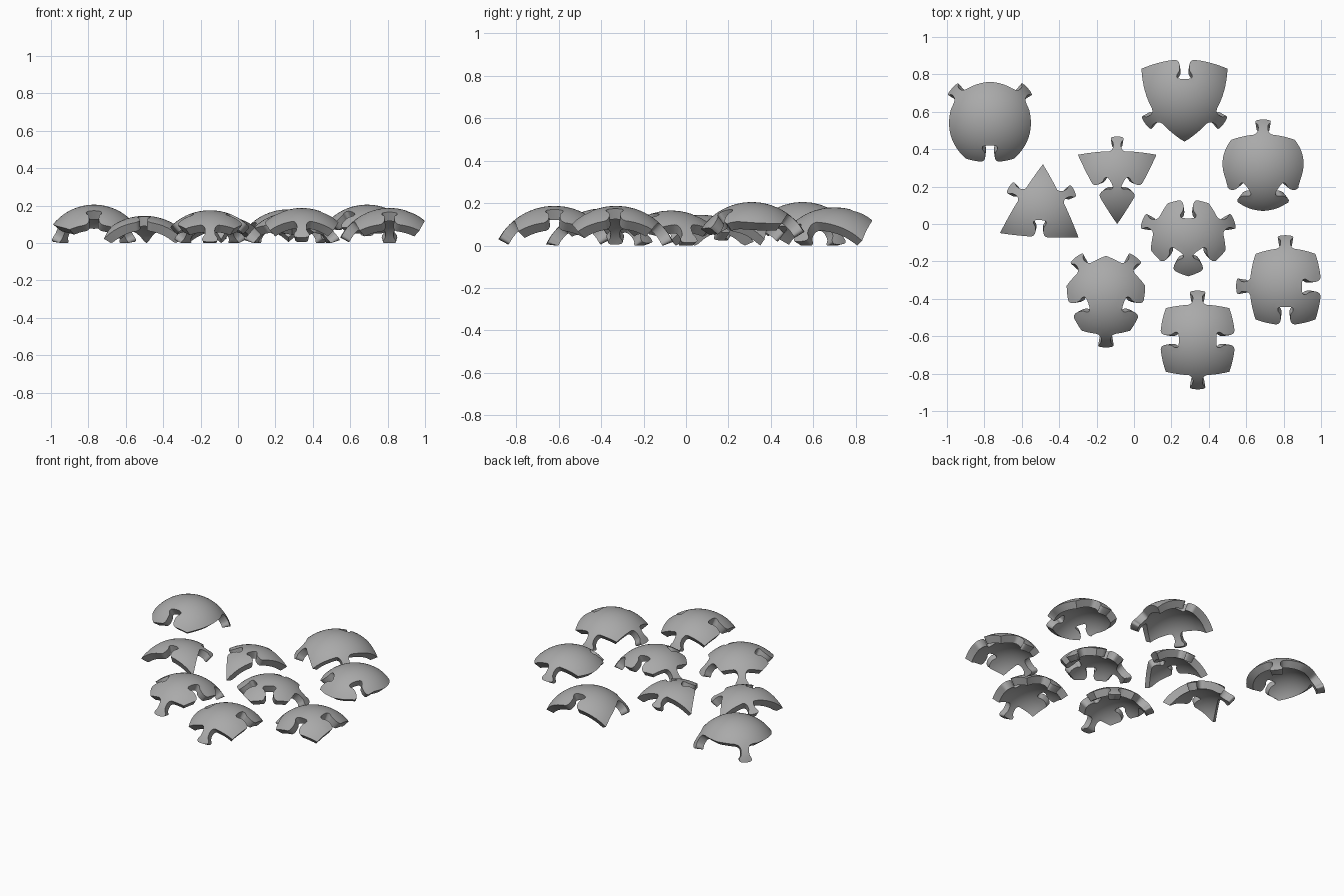
import bpy
import bmesh
from math import acos, cos, sin, hypot, radians
from mathutils import Vector, Matrix
from mathutils.geometry import delaunay_2d_cdt

cube = bpy.data.objects.get("Cube")
if cube:
    bpy.data.objects.remove(cube)

TAB, NOTCH, PLAIN = 1, -1, 0
THICKNESS = .052

grey = bpy.data.materials.new("plain grey")
grey.use_nodes = True
grey.diffuse_color = (.4, .4, .4, 1)
grey.node_tree.nodes["Principled BSDF"].inputs["Base Color"].default_value = (.4, .4, .4, 1)


def catmull(points, steps=3):
    """Smooth open curve through the points."""
    out = []
    padded = [points[0]] + points + [points[-1]]
    for a, b, c, d in zip(padded, padded[1:], padded[2:], padded[3:]):
        for i in range(steps):
            t = i / steps
            out.append(b + (c - a) * (t / 2) + (a * 2 - b * 5 + c * 4 - d) * (t * t / 2)
                       + (b * 3 - a - c * 3 + d) * (t ** 3 / 2))
    return out + [points[-1]]


# Interlocking knob: half profile (along the edge, away from the edge), then mirrored
half_knob = [(.05, 0), (.035, .01), (.026, .035), (.028, .07), (.04, .09), (.041, .105), (.03, .114)]
KNOB = catmull([Vector((-u, v)) for u, v in half_knob] + [Vector((0, .117))]
               + [Vector(p) for p in reversed(half_knob)])


def on_sphere(p, radius):
    """Unit direction whose vertical projection is p."""
    p = p / radius
    if p.length > .97:
        p = p * (.97 / p.length)
    return Vector((p.x, p.y, (1 - p.length_squared) ** .5))


def edge_points(a, b, kind, place, bulge, radius, size):
    """One bowed side of a piece, with a knob or a socket in it."""
    chord = b - a
    outward = Vector((-chord.y, chord.x)).normalized()

    def at(s):
        return on_sphere(a + chord * s + outward * (bulge * 4 * s * (1 - s)), radius)

    steps = 16
    if kind == PLAIN:
        return [at(i / steps) for i in range(steps)]
    base = at(place)
    along = (at(place + .02) - at(place - .02)).normalized()
    away = base.cross(along).normalized()
    gap = .056 * size
    before = [at(i / steps) for i in range(steps)
              if i / steps < place and (at(i / steps) - base).length * radius > gap]
    after = [at(i / steps) for i in range(steps)
             if i / steps > place and (at(i / steps) - base).length * radius > gap]
    knob = []
    for p in KNOB:
        u, v = p * (size / radius)
        knob.append((base * cos(v) + away * (sin(v) * kind) + along * u).normalized())
    return before + knob + after


def mirrored(half, top=None):
    """Closed clockwise side list from its right half, listed top to bottom."""
    sides = [(x, y, e) for x, y, e in half]
    left = []
    for i in range(len(half) - 1, -1, -1):
        x, y, _ = half[i]
        if x == 0:
            continue
        edge = half[i - 1][2] if i else top
        kind, place, bulge = edge
        left.append((-x, y, (kind, 1 - place, bulge)))
    if half[-1][0] == 0:
        # the side leaving the bottom point mirrors the one arriving there
        kind, place, bulge = half[-2][2]
        sides[-1] = (0, half[-1][1], (kind, 1 - place, bulge))
    return sides


def close_loop(half, top=None):
    sides = mirrored(half, top)
    for i in range(len(half) - 1, -1, -1):
        x, y, _ = half[i]
        if x == 0:
            continue
        kind, place, bulge = half[i - 1][2] if i else top
        sides.append((-x, y, (kind, 1 - place, bulge)))
    return sides


def make_piece(name, centre, apex, radius, sides, size=1, turn=0):
    outline = []
    for (ax, ay, edge), (bx, by, _) in zip(sides, sides[1:] + sides[:1]):
        outline += edge_points(Vector((ax, ay)), Vector((bx, by)), *edge, radius, size)
    # Flatten by angle, fill with an even grid, and wrap it back on the sphere
    flat = []
    for d in outline:
        flat.append(Vector((d.x, d.y)).normalized() * acos(d.z))
    count = len(flat)
    ring = [(i, (i + 1) % count) for i in range(count)]
    step = .09
    for row in range(-16, 17):
        for col in range(-16, 17):
            p = Vector(((col + row % 2 / 2) * step, row * step * .87))
            if min((p - q).length for q in flat[:count]) > step * .5:
                flat.append(p)
    points, _, triangles, *_ = delaunay_2d_cdt(flat, ring, [], 1, .0001)

    bm = bmesh.new()
    spin = Matrix.Rotation(radians(turn), 3, 'Z')
    middle = Vector((*centre, apex - radius))

    def layer(r):
        out = []
        for p in points:
            a = p.length
            f = sin(a) / a if a > 0 else 1
            v = spin @ Vector((p.x * f, p.y * f, cos(a))) * r + middle
            v.z = max(v.z, 0)
            out.append(bm.verts.new(v))
        return out

    outer, inner = layer(radius), layer(radius - THICKNESS)
    used = {}
    for t in triangles:
        bm.faces.new([outer[i] for i in t])
        bm.faces.new([inner[i] for i in reversed(t)])
        for a, b in zip(t, t[1:] + t[:1]):
            used[(a, b)] = True
    for a, b in used:
        if (b, a) not in used:
            bm.faces.new((outer[b], outer[a], inner[a], inner[b]))
    bmesh.ops.delete(bm, geom=[v for v in bm.verts if not v.link_faces], context='VERTS')
    bmesh.ops.recalc_face_normals(bm, faces=bm.faces)
    mesh = bpy.data.meshes.new(name)
    bm.to_mesh(mesh)
    bm.free()
    mesh.materials.append(grey)
    piece = bpy.data.objects.new(name, mesh)
    bpy.context.collection.objects.link(piece)
    bpy.ops.object.select_all(action='DESELECT')
    piece.select_set(True)
    bpy.context.view_layer.objects.active = piece
    bpy.ops.object.shade_smooth_by_angle(angle=radians(40))


END = (PLAIN, .5, 0)

# Three-sided pieces
make_piece("small_triangle_two_knobs", (-.5, .07), .145, .31, close_loop(
    [(0, .25, (TAB, .45, .01)), (.21, -.13, (NOTCH, .5, .01))]), .82, -3)
make_piece("small_triangle_two_sockets", (-.09, .25), .145, .31, close_loop(
    [(.21, .12, (NOTCH, .5, .01)), (0, -.25, END)], (TAB, .5, .02)), .82)
make_piece("large_triangle", (.27, .7), .18, .3, close_loop(
    [(.23, .13, (TAB, .58, .06)), (0, -.26, END)], (NOTCH, .5, .05)))

# Five-sided pieces
make_piece("kite_two_knobs", (-.77, .55), .205, .28, close_loop(
    [(0, .21, (TAB, .68, .04)), (.21, .06, (PLAIN, .5, .04)), (.13, -.2, (NOTCH, .5, .02))]))
make_piece("kite_two_sockets", (.69, .31), .205, .29, close_loop(
    [(.17, .14, (PLAIN, .5, .03)), (.2, -.07, (NOTCH, .32, .05)), (0, -.24, END)], (TAB, .5, .03)))
make_piece("pentagon_three_sockets", (.29, -.07), .165, .3, close_loop(
    [(.11, .18, (TAB, .5, .02)), (.2, -.07, (NOTCH, .5, .02)), (0, -.21, END)], (NOTCH, .5, .02)))
make_piece("pentagon_three_knobs", (-.15, -.39), .175, .3, close_loop(
    [(0, .22, (TAB, .5, .02)), (.21, .06, (NOTCH, .5, .02)), (.13, -.18, (TAB, .5, .02))]))

# Four-sided pieces
make_piece("square_corner_knobs", (.81, -.33), .187, .3, [
    (-.16, .17, (TAB, .5, .03)), (.16, .17, (NOTCH, .5, .03)),
    (.16, -.18, (NOTCH, .5, .03)), (-.16, -.18, (TAB, .5, .03))])
make_piece("square_opposite_knobs", (.34, -.62), .187, .3, close_loop(
    [(.17, .17, (NOTCH, .5, .03)), (.17, -.17, (TAB, .5, .02))], (TAB, .5, .02)))
